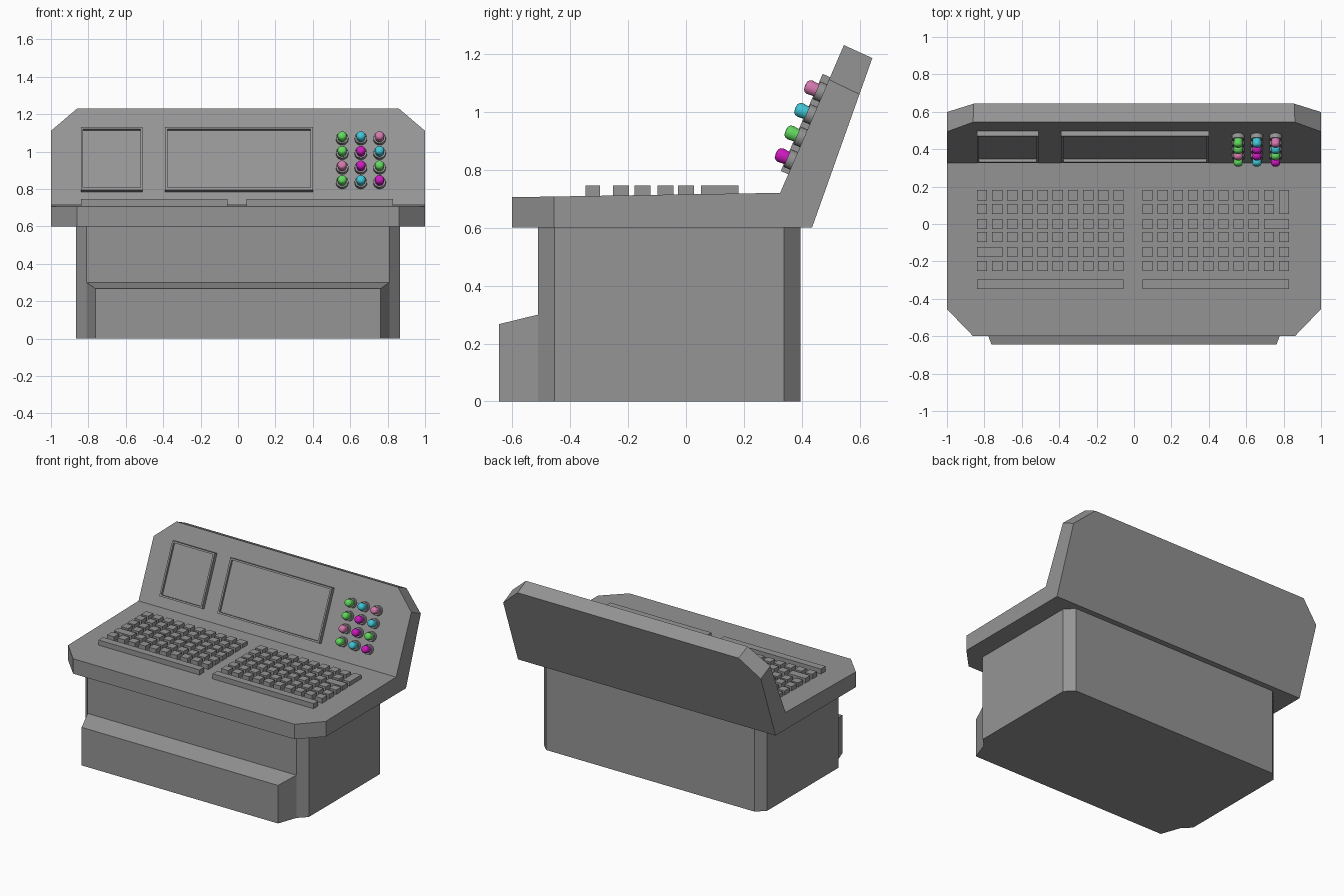
import bpy, bmesh, math
from mathutils import Matrix, Vector

if "Cube" in bpy.data.objects:
    bpy.data.objects.remove(bpy.data.objects["Cube"])


def material(name, rgb):
    m = bpy.data.materials.new(name)
    m.use_nodes = True
    m.diffuse_color = (*rgb, 1)
    m.node_tree.nodes["Principled BSDF"].inputs["Base Color"].default_value = (*rgb, 1)
    return m


GREY = material("grey", (0.3, 0.3, 0.3))
COLOURS = {
    "g": material("green", (0.12, 0.68, 0.11)),
    "c": material("cyan", (0.05, 0.56, 0.68)),
    "p": material("pink", (0.66, 0.19, 0.42)),
    "m": material("magenta", (0.62, 0.01, 0.52)),
}


def finish(name, bm, mat, matrix=Matrix(), smooth=False):
    bmesh.ops.recalc_face_normals(bm, faces=bm.faces)
    mesh = bpy.data.meshes.new(name)
    bm.to_mesh(mesh)
    bm.free()
    mesh.materials.append(mat)
    ob = bpy.data.objects.new(name, mesh)
    ob.matrix_world = matrix
    bpy.context.collection.objects.link(ob)
    if smooth:
        bpy.ops.object.select_all(action="DESELECT")
        ob.select_set(True)
        bpy.context.view_layer.objects.active = ob
        bpy.ops.object.shade_smooth_by_angle(angle=math.radians(40))
    return ob


def add_box(bm, x0, x1, y0, y1, z0, z1):
    m = Matrix.Translation(((x0 + x1) / 2, (y0 + y1) / 2, (z0 + z1) / 2))
    m = m @ Matrix.Diagonal((x1 - x0, y1 - y0, z1 - z0, 1))
    bmesh.ops.create_cube(bm, size=1, matrix=m)


def side_prism(profile, half):
    """Extrude a (y, z) profile across the width."""
    bm = bmesh.new()
    face = bm.faces.new([bm.verts.new((-half, y, z)) for y, z in profile])
    out = bmesh.ops.extrude_face_region(bm, geom=[face])["geom"]
    verts = [v for v in out if isinstance(v, bmesh.types.BMVert)]
    bmesh.ops.translate(bm, vec=(2 * half, 0, 0), verts=verts)
    bmesh.ops.recalc_face_normals(bm, faces=bm.faces)
    return bm


def chamfer(bm, point, normal):
    """Slice off matching corners on both sides."""
    for s in (1, -1):
        flip = Vector((s, 1, 1))
        bmesh.ops.bisect_plane(bm, geom=bm.verts[:] + bm.edges[:] + bm.faces[:],
                               plane_co=Vector(point) * flip, plane_no=Vector(normal) * flip,
                               clear_outer=True)
        bmesh.ops.holes_fill(bm, edges=[e for e in bm.edges if e.is_boundary], sides=0)


# Desk top and leaning panel in one shell
bm = side_prism([(-0.6, 0.6), (0.435, 0.6), (0.643, 1.185), (0.545, 1.23),
                 (0.325, 0.72), (-0.6, 0.705)], 1)
chamfer(bm, (0.86, -0.6, 0.6), (0.145, -0.14, 0))
top_normal = Vector((0.14, -0.05, -0.12)).cross(Vector((0, 0.1, -0.048)))
if top_normal.z < 0:
    top_normal.negate()
chamfer(bm, (0.86, 0.545, 1.23), top_normal)
finish("console_shell", bm, GREY)

# Pedestal with cut corners
bm = side_prism([(-0.51, 0), (0.395, 0), (0.395, 0.6), (-0.51, 0.6)], 0.867)
for y, d in ((-0.51, -1), (0.395, 1)):
    chamfer(bm, (0.81, y, 0), (1, d, 0))
finish("pedestal", bm, GREY)

# Foot step
bm = side_prism([(-0.645, 0), (-0.5, 0), (-0.5, 0.3), (-0.51, 0.3), (-0.645, 0.267)], 0.81)
chamfer(bm, (0.762, -0.645, 0), (0.135, -0.048, 0))
finish("foot_step", bm, GREY)

# Keyboards
PITCH, KEY, BASE, TOP = 0.0811, 0.055, 0.7, 0.745
ROWS = [0.154, 0.08, 0, -0.07, -0.15, -0.224]


def keyboard(name, left, wide, skip, tall=False):
    bm = bmesh.new()
    for r, y in enumerate(ROWS):
        for c in range(10):
            if (r, c) in skip:
                continue
            x = left + c * PITCH
            add_box(bm, x, x + KEY, y - KEY / 2, y + KEY / 2, BASE, TOP)
    x, y = left + wide[1] * PITCH, ROWS[wide[0]]
    add_box(bm, x, x + PITCH + KEY, y - KEY / 2, y + KEY / 2, BASE, TOP)
    if tall:
        x = left + 9 * PITCH
        add_box(bm, x, x + KEY, ROWS[1] - KEY / 2, ROWS[0] + KEY / 2, BASE, TOP)
    add_box(bm, left, left + 9 * PITCH + KEY, -0.347, -0.296, BASE, TOP)
    finish(name, bm, GREY)


keyboard("right_keyboard", -0.84, (4, 0), {(4, 0), (4, 1)})
keyboard("left_keyboard", 0.045, (2, 8), {(2, 8), (2, 9), (0, 9), (1, 9)}, tall=True)

# Panel space: x across, y up the slope, z out of the panel
up = Vector((0, 0.22, 0.51)).normalized()
out = Vector((1, 0, 0)).cross(up)
PANEL = Matrix((Vector((1, 0, 0)), up, out)).transposed().to_4x4()
PANEL.translation = (0, 0.325, 0.72)


# Screens: raised boxes with a sunken face
def screen(name, x0, x1):
    bm = bmesh.new()
    add_box(bm, x0, x1, 0.07, 0.435, -0.01, 0.028)
    front = max(bm.faces, key=lambda f: f.calc_center_median().z)
    bmesh.ops.inset_region(bm, faces=[front], thickness=0.017)
    pane = bmesh.ops.extrude_discrete_faces(bm, faces=[front])["faces"][0]
    bmesh.ops.translate(bm, vec=(0, 0, -0.016), verts=pane.verts)
    finish(name, bm, GREY, PANEL)


screen("small_screen", -0.84, -0.51)
screen("large_screen", -0.39, 0.4)


def lathe(name, profile, mat, matrix):
    bm = bmesh.new()
    verts = [bm.verts.new((r, 0, z)) for r, z in profile]
    edges = [bm.edges.new(p) for p in zip(verts, verts[1:])]
    bmesh.ops.spin(bm, geom=verts + edges, cent=(0, 0, 0), axis=(0, 0, 1),
                   angle=math.tau, steps=20)
    bmesh.ops.remove_doubles(bm, verts=bm.verts, dist=0.0001)
    finish(name, bm, mat, matrix, smooth=True)


# Push buttons in collars
SOCKET = [(0, -0.005), (0.033, -0.005), (0.033, 0.025), (0.027, 0.025), (0.027, 0.018), (0, 0.018)]
CAP = [(0, 0.015), (0.022, 0.015), (0.025, 0.05), (0.022, 0.06), (0.015, 0.066), (0, 0.068)]
for r, row in enumerate(("gcp", "gmc", "pmg", "gcm")):
    for c, key in enumerate(row):
        m = PANEL @ Matrix.Translation((0.557 + 0.1 * c, 0.375 - 0.085 * r, 0))
        lathe(f"button_collar_{r}_{c}", SOCKET, GREY, m)
        lathe(f"button_cap_{r}_{c}", CAP, COLOURS[key], m)
